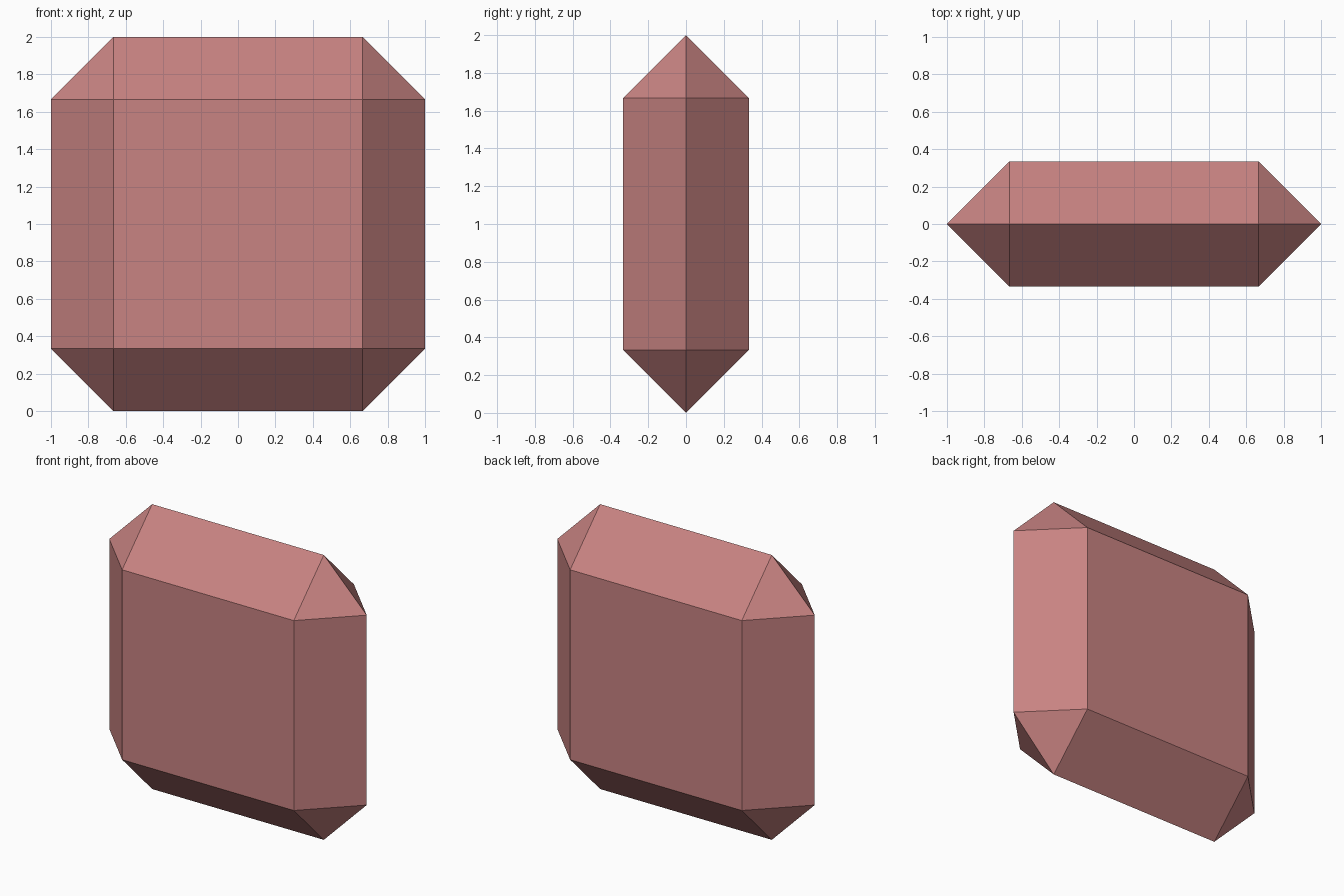
import bpy
import bmesh
import math

if "Cube" in bpy.data.objects:
    bpy.data.objects.remove(bpy.data.objects["Cube"])

# Overall proportions: a flat square plate swept by an octahedron
R = 1 / 3        # bevel reach in every direction
HALF = 2 / 3     # half size of the flat front and back panels
MID_Z = 1.0

bm = bmesh.new()

# Octahedral tips around each of the four plate corners
for sx in (-1, 1):
    for sz in (-1, 1):
        cx, cz = sx * HALF, MID_Z + sz * HALF
        for p in ((cx + sx * R, 0, cz), (cx, 0, cz + sz * R), (cx, -R, cz), (cx, R, cz)):
            bm.verts.new(p)

# Skin the tips, then merge coplanar triangles into clean flat facets
bmesh.ops.convex_hull(bm, input=bm.verts[:])
bmesh.ops.dissolve_limit(bm, angle_limit=math.radians(1), verts=bm.verts[:], edges=bm.edges[:])
bmesh.ops.recalc_face_normals(bm, faces=bm.faces[:])

mesh = bpy.data.meshes.new("crystal")
bm.to_mesh(mesh)
bm.free()

# Dusty pink stone
pink = bpy.data.materials.new("dusty pink")
pink.diffuse_color = (0.578, 0.227, 0.223, 1)
pink.use_nodes = True
pink.node_tree.nodes["Principled BSDF"].inputs["Base Color"].default_value = pink.diffuse_color
mesh.materials.append(pink)

crystal = bpy.data.objects.new("crystal", mesh)
bpy.context.collection.objects.link(crystal)

# The corner points extend R beyond the panel, so shift so the base sits on z = 0
crystal.location.z = -min(v.co.z for v in mesh.vertices)
